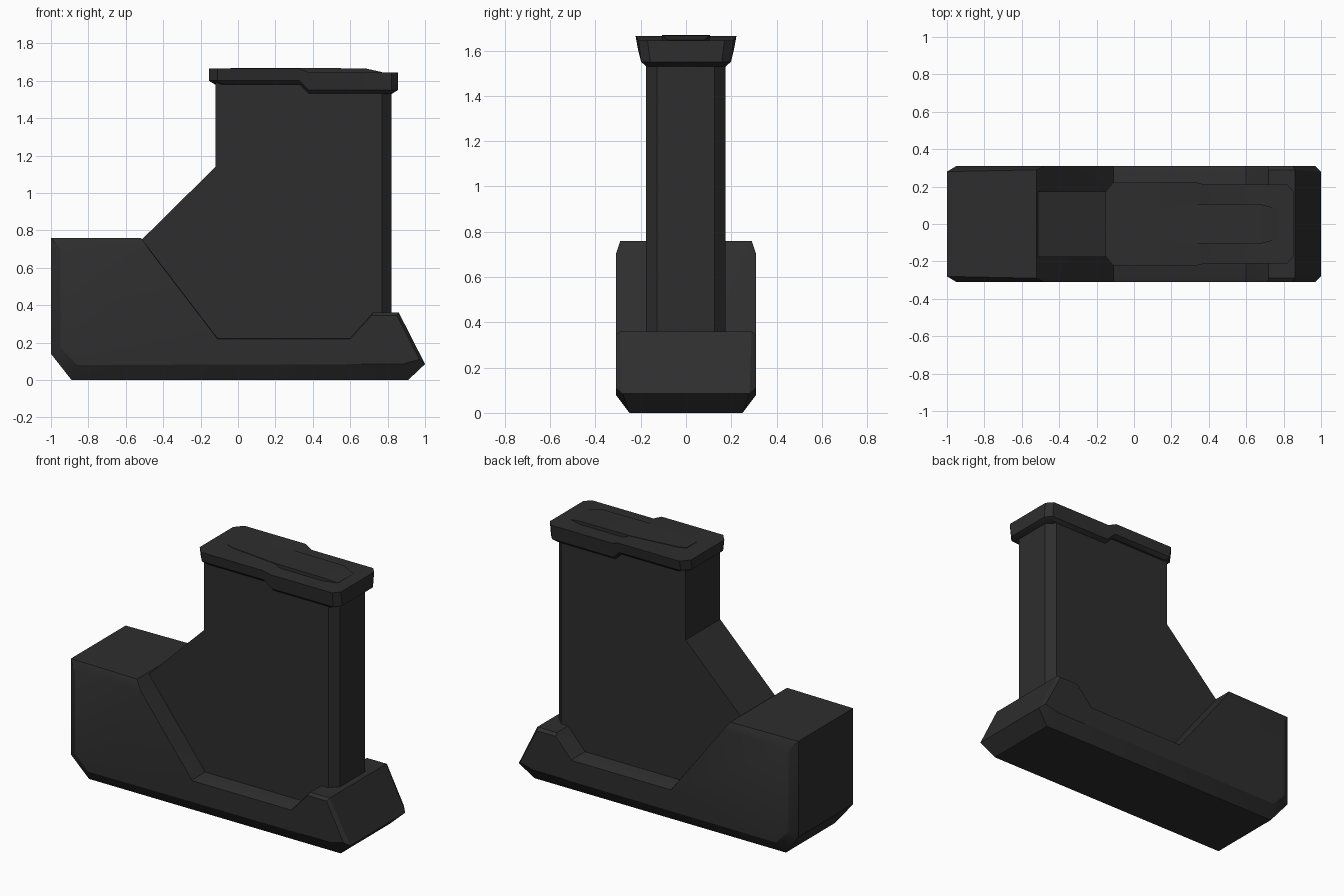
import bpy, bmesh, math

if "Cube" in bpy.data.objects:
    bpy.data.objects.remove(bpy.data.objects["Cube"])

charcoal = bpy.data.materials.new("charcoal")
charcoal.diffuse_color = (0.027, 0.027, 0.027, 1)
charcoal.use_nodes = True
charcoal.node_tree.nodes["Principled BSDF"].inputs["Base Color"].default_value = charcoal.diffuse_color


def finish(name, bm, angle=30):
    bmesh.ops.recalc_face_normals(bm, faces=bm.faces)
    mesh = bpy.data.meshes.new(name)
    bm.to_mesh(mesh)
    bm.free()
    mesh.materials.append(charcoal)
    ob = bpy.data.objects.new(name, mesh)
    bpy.context.collection.objects.link(ob)
    bpy.ops.object.select_all(action='DESELECT')
    bpy.context.view_layer.objects.active = ob
    ob.select_set(True)
    bpy.ops.object.shade_smooth_by_angle(angle=math.radians(angle))
    return ob


def bridge(bm, rings):
    for a, b in zip(rings, rings[1:]):
        n = len(a)
        for i in range(n):
            j = (i + 1) % n
            bm.faces.new((a[i], a[j], b[j], b[i]))


def stacked(name, levels):
    """Stack symmetric outlines; each level is the +y half as (x, y, z)."""
    bm = bmesh.new()
    rings = []
    for half in levels:
        ring = [bm.verts.new(p) for p in half]
        ring += [bm.verts.new((x, -y, z)) for x, y, z in reversed(half)]
        rings.append(ring)
    bridge(bm, rings)
    for r in (rings[0], rings[-1]):
        n = len(r)
        for i in range(n // 2 - 1):
            bm.faces.new((r[i], r[i + 1], r[n - 2 - i], r[n - 1 - i]))
    return finish(name, bm)


# Foot: side profile with chamfered flanks (x, z, y, then flat side x, z)
SIDE = 0.31
foot = [
    (-1.00, 0.14, 0.28, -0.95, 0.17),
    (-0.89, 0.00, 0.25, -0.86, 0.08),
    (0.91, 0.00, 0.25, 0.88, 0.085),
    (1.00, 0.085, 0.28, 0.97, 0.11),
    (0.86, 0.36, 0.29, 0.85, 0.345),
    (0.72, 0.36, 0.29, 0.715, 0.345),
    (0.60, 0.225, 0.30, 0.60, 0.22),
    (-0.11, 0.225, 0.30, -0.11, 0.22),
    (-0.52, 0.76, 0.29, -0.477, 0.70),
    (-1.00, 0.76, 0.28, -0.95, 0.70),
]
bm = bmesh.new()
rings = [
    [bm.verts.new((p[3], -SIDE, p[4])) for p in foot],
    [bm.verts.new((p[0], -p[2], p[1])) for p in foot],
    [bm.verts.new((p[0], p[2], p[1])) for p in foot],
    [bm.verts.new((p[3], SIDE, p[4])) for p in foot],
]
bridge(bm, rings)
bm.faces.new(rings[0])
bm.faces.new(rings[-1])
finish("foot", bm)

# Upright body: extruded profile with its front corners chamfered
body = [(-0.12, 1.62), (0.82, 1.62), (0.82, 0.10), (-0.06, 0.10),
        (-0.52, 0.745), (-0.12, 1.14)]
bm = bmesh.new()
rings = [[bm.verts.new((x, y, z)) for x, z in body] for y in (-0.177, 0.175)]
bridge(bm, rings)
for r in rings:
    bm.faces.new(r)
front = [e for e in bm.edges
         if all(v.co.x > 0.8 for v in e.verts)
         and abs(e.verts[0].co.z - e.verts[1].co.z) > 1]
bmesh.ops.bevel(bm, geom=front, offset=0.05, segments=1, affect='EDGES')
finish("upright_body", bm)

# Collar: stepped rim, lower and narrower toward the front
outline = [(-0.155, 0.17), (-0.11, 0.223), (0.33, 0.223),
           (0.38, 0.21), (0.82, 0.21), (0.855, 0.17)]


def rim(rear, front, dx, dy):
    return [(x + (dx if x < 0.2 else -dx if x > 0.5 else 0), y - dy,
             rear if x < 0.35 else front) for x, y in outline]


stacked("collar", [rim(1.58, 1.53, 0.032, 0.034), rim(1.60, 1.55, 0.0, 0.012),
                   rim(1.665, 1.645, 0.0, 0.0)])

# Tapered inlay plate on top of the collar, ramped down at the front
plate = [(-0.04, 0.05, 1.668), (0.0, 0.068, 1.668), (0.32, 0.105, 1.668),
         (0.68, 0.105, 1.666), (0.77, 0.08, 1.646)]
stacked("top_plate", [[(x, y, 1.63) for x, y, z in plate], plate])
